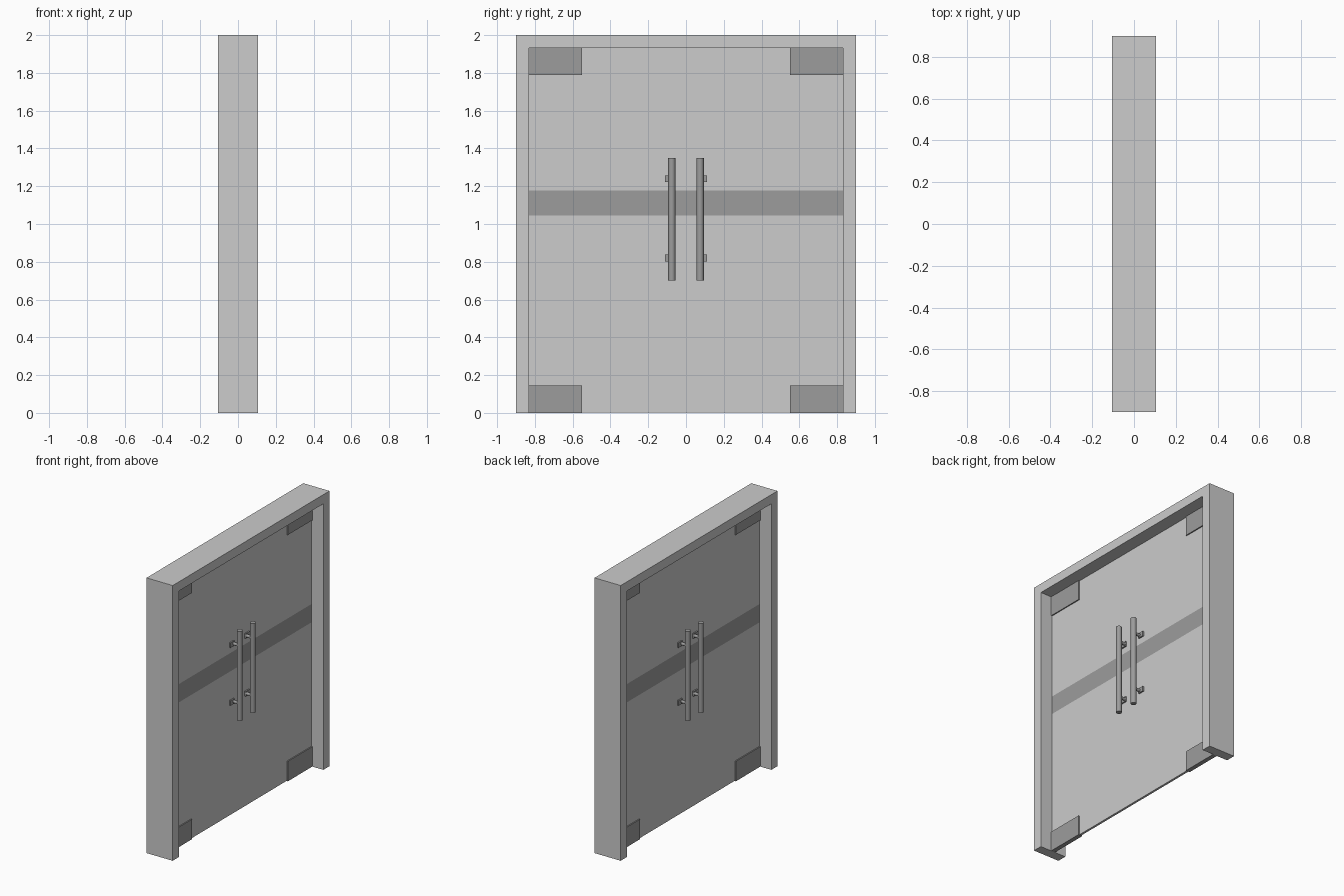
import bpy, bmesh, math
from mathutils import Vector

if "Cube" in bpy.data.objects:
    bpy.data.objects.remove(bpy.data.objects["Cube"])


def material(name, v):
    m = bpy.data.materials.new(name)
    m.diffuse_color = (v, v, v, 1)
    m.use_nodes = True
    m.node_tree.nodes["Principled BSDF"].inputs["Base Color"].default_value = m.diffuse_color
    return m


LIGHT = material("light grey", 0.604)
DARK = material("mid grey", 0.335)


def add_object(name, bm, *mats):
    bmesh.ops.recalc_face_normals(bm, faces=bm.faces[:])
    mesh = bpy.data.meshes.new(name)
    bm.to_mesh(mesh)
    bm.free()
    for m in mats:
        mesh.materials.append(m)
    ob = bpy.data.objects.new(name, mesh)
    bpy.context.collection.objects.link(ob)
    return ob


def box_bm(lo, hi):
    bm = bmesh.new()
    bmesh.ops.create_cube(bm, size=1)
    lo, hi = Vector(lo), Vector(hi)
    for v in bm.verts:
        v.co = (lo + hi) / 2 + v.co * (hi - lo)
    return bm


def box(name, a, b, mat):
    lo = [min(p, q) for p, q in zip(a, b)]
    hi = [max(p, q) for p, q in zip(a, b)]
    return add_object(name, box_bm(lo, hi), mat)


def cylinder(name, centre, radius, length, axis, mat):
    rot = (0, math.pi / 2, 0) if axis == "x" else (0, 0, 0)
    bpy.ops.mesh.primitive_cylinder_add(vertices=24, radius=radius, depth=length,
                                        location=centre, rotation=rot)
    ob = bpy.context.object
    ob.name = name
    ob.data.materials.append(mat)
    bpy.ops.object.shade_smooth_by_angle(angle=math.radians(40))


# Door frame: U-shaped profile extruded through the wall depth
W, H, IW, IH, D = 0.90, 2.0, 0.83, 1.933, 0.105
bm = bmesh.new()
outline = [(-W, 0), (-W, H), (W, H), (W, 0), (IW, 0), (IW, IH), (-IW, IH), (-IW, 0)]
face = bm.faces.new([bm.verts.new((-D, y, z)) for y, z in outline])
ext = bmesh.ops.extrude_face_region(bm, geom=[face])
bmesh.ops.translate(bm, vec=(2 * D, 0, 0),
                    verts=[g for g in ext["geom"] if isinstance(g, bmesh.types.BMVert)])
add_object("door_frame", bm, LIGHT)

# Glass panel with a flush darker band cut across it
G = 0.008
BAND = (1.045, 1.178)
bm = box_bm((-G, -IW, 0.002), (G, IW, IH))
for z in BAND:
    bmesh.ops.bisect_plane(bm, geom=bm.verts[:] + bm.edges[:] + bm.faces[:],
                           plane_co=(0, 0, z), plane_no=(0, 0, 1))
for f in bm.faces:
    f.material_index = int(BAND[0] < f.calc_center_median().z < BAND[1])
add_object("glass_panel", bm, LIGHT, DARK)

# Corner patch fittings
for s in (-1, 1):
    for z0, z1 in ((0.0, 0.145), (1.79, IH)):
        box("corner_fitting", (-0.016, s * 0.55, z0), (0.016, s * IW, z1), DARK)

# Pull handles on both faces, each with two posts and mounting pads
for sx in (-1, 1):
    for sy in (-1, 1):
        cylinder("pull_bar", (sx * 0.067, sy * 0.075, 1.025), 0.019, 0.65, "z", DARK)
        for z in (0.82, 1.24):
            box("handle_pad", (sx * G, sy * 0.065, z - 0.018),
                (sx * 0.018, sy * 0.11, z + 0.018), DARK)
            cylinder("handle_post", (sx * 0.036, sy * 0.075, z), 0.011, 0.054, "x", DARK)
